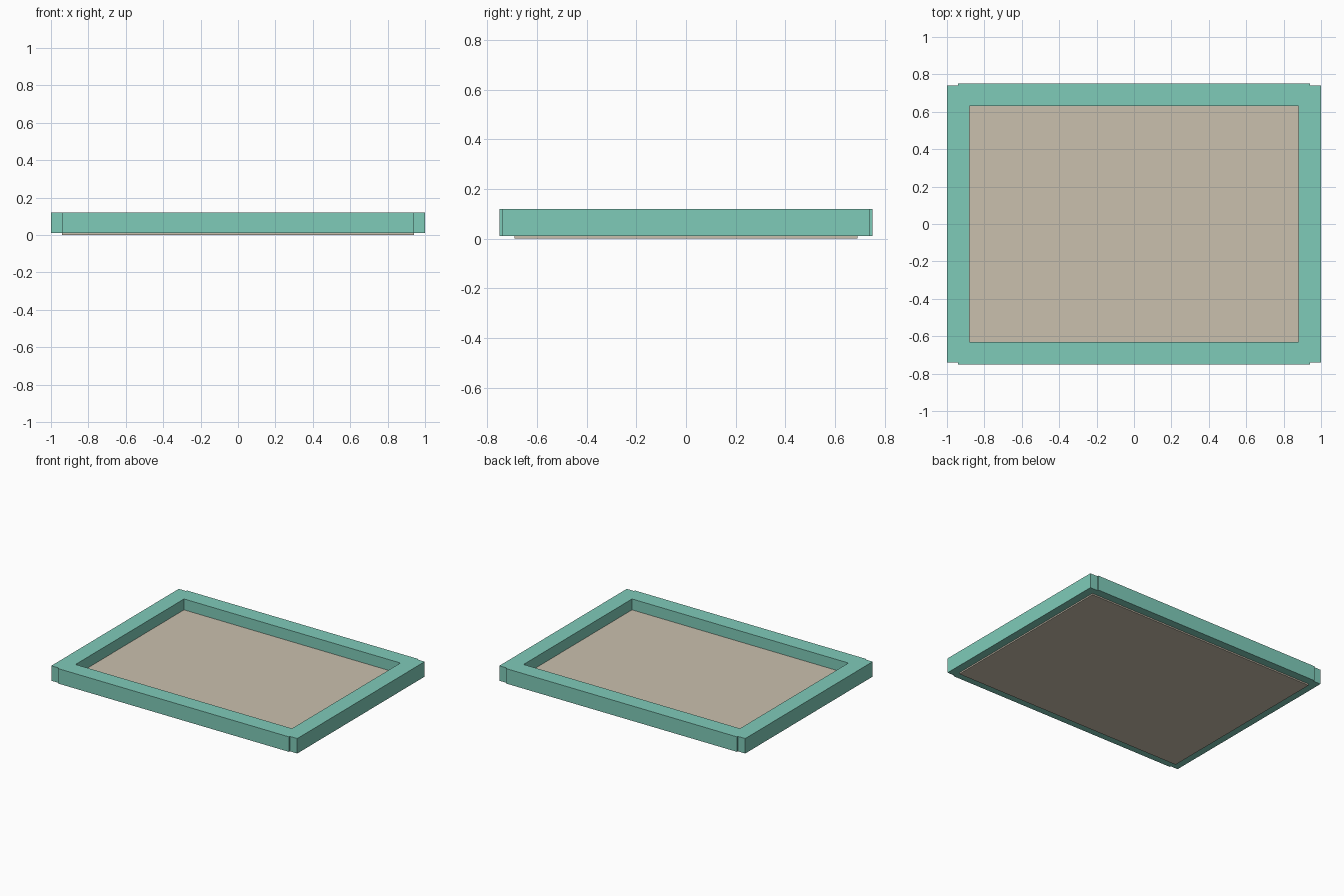
import bpy
import bmesh
from mathutils import Matrix, Vector

if "Cube" in bpy.data.objects:
    bpy.data.objects.remove(bpy.data.objects["Cube"])


def material(name, color):
    m = bpy.data.materials.new(name)
    m.diffuse_color = (*color, 1.0)
    m.use_nodes = True
    m.node_tree.nodes["Principled BSDF"].inputs["Base Color"].default_value = m.diffuse_color
    return m


def box(name, center, size, mat):
    me = bpy.data.meshes.new(name)
    bm = bmesh.new()
    bmesh.ops.create_cube(bm, size=1.0, matrix=Matrix.Diagonal((*size, 1.0)))
    bm.to_mesh(me)
    bm.free()
    me.materials.append(mat)
    ob = bpy.data.objects.new(name, me)
    ob.location = Vector(center)
    bpy.context.collection.objects.link(ob)
    return ob


teal = material("teal_frame", (0.212, 0.597, 0.485))
beige = material("beige_panel", (0.590, 0.527, 0.423))

RAIL = 0.12                # rail width
Z0, Z1 = 0.01, 0.12        # rail bottom and top
ZC, ZH = (Z0 + Z1) / 2, Z1 - Z0

# tray floor, reaching to the middle of each rail
box("floor_panel", (0, 0, 0.02), (1.88, 1.38, 0.04), beige)

# front and back rails
for name, s in (("front_rail", -1), ("back_rail", 1)):
    box(name, (0, s * 0.69, ZC), (1.88, RAIL, ZH), teal)

# side rails, ending slightly short of the front and back faces
for name, s in (("left_rail", -1), ("right_rail", 1)):
    box(name, (s * 0.94, 0, ZC), (RAIL, 1.48, ZH), teal)
